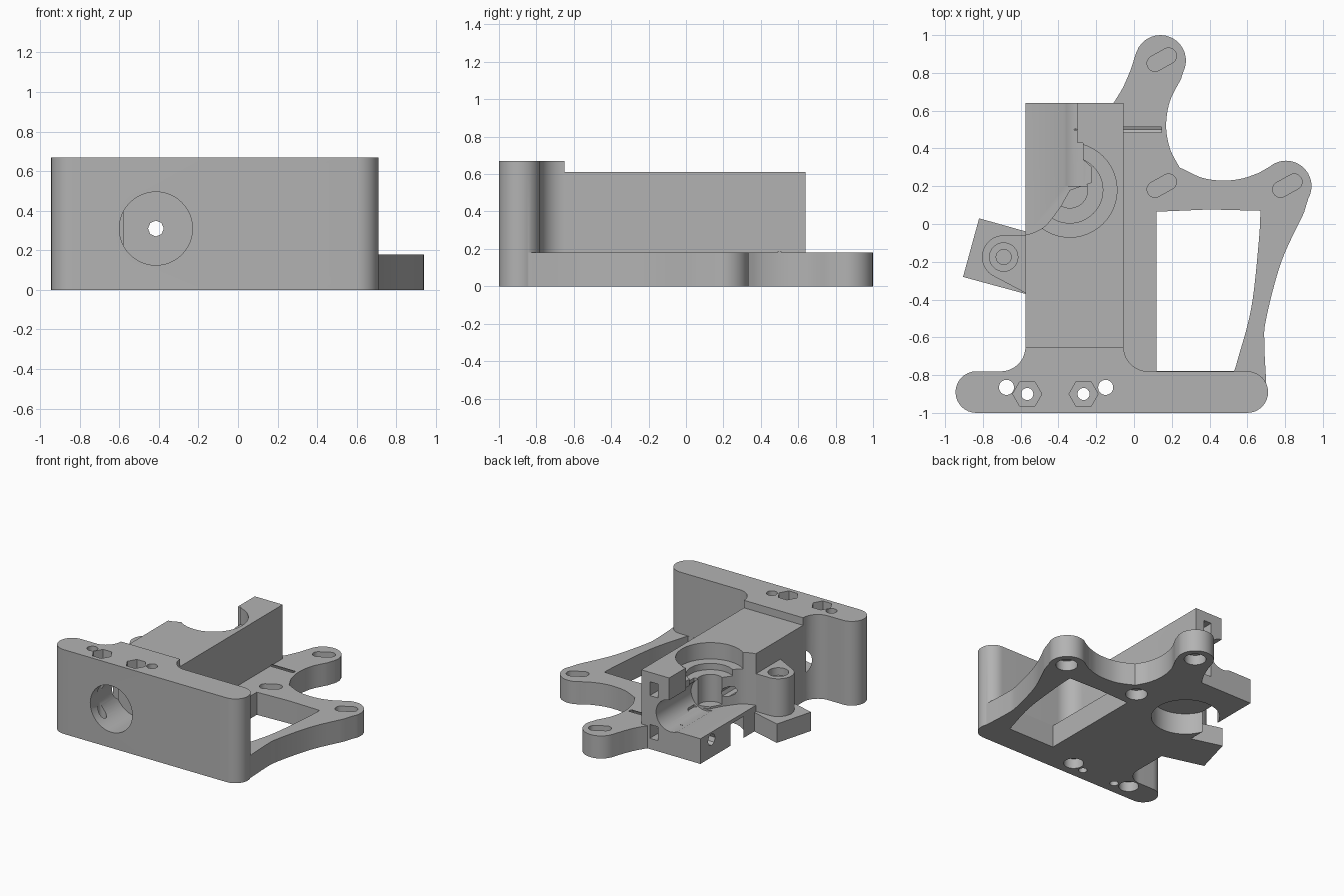
import bpy, bmesh, math
from mathutils import Matrix, Vector

if "Cube" in bpy.data.objects:
    bpy.data.objects.remove(bpy.data.objects["Cube"])

grey = bpy.data.materials.new("plain_grey")
grey.use_nodes = True
grey.diffuse_color = (0.45, 0.45, 0.45, 1)
grey.node_tree.nodes["Principled BSDF"].inputs["Base Color"].default_value = (0.45, 0.45, 0.45, 1)


def add(name, bm):
    bmesh.ops.recalc_face_normals(bm, faces=bm.faces)
    mesh = bpy.data.meshes.new(name)
    bm.to_mesh(mesh)
    bm.free()
    ob = bpy.data.objects.new(name, mesh)
    mesh.materials.append(grey)
    bpy.context.collection.objects.link(ob)
    return ob


def prism(name, pts, z0, z1):
    bm = bmesh.new()
    face = bm.faces.new([bm.verts.new((x, y, z0)) for x, y in pts])
    top = bmesh.ops.extrude_face_region(bm, geom=[face])["geom"]
    bmesh.ops.translate(bm, vec=(0, 0, z1 - z0), verts=[g for g in top if isinstance(g, bmesh.types.BMVert)])
    return add(name, bm)


def box(name, x0, x1, y0, y1, z0, z1):
    return prism(name, [(x0, y0), (x1, y0), (x1, y1), (x0, y1)], z0, z1)


def cyl(name, axis, a, b, r, lo, hi, n=48):
    """Cylinder along an axis; a, b are its other two coordinates."""
    bm = bmesh.new()
    bmesh.ops.create_cone(bm, cap_ends=True, segments=n, radius1=r, radius2=r, depth=hi - lo)
    mid = (lo + hi) / 2
    where = {"X": (mid, a, b), "Y": (a, mid, b), "Z": (a, b, mid)}[axis]
    turn = {"X": Matrix.Rotation(math.pi / 2, 4, "Y"),
            "Y": Matrix.Rotation(math.pi / 2, 4, "X"), "Z": Matrix()}[axis]
    bm.transform(Matrix.Translation(where) @ turn)
    return add(name, bm)


def arc(cx, cy, r, a0, a1, n=16):
    steps = [math.radians(a0 + (a1 - a0) * i / n) for i in range(n + 1)]
    return [(cx + r * math.cos(a), cy + r * math.sin(a)) for a in steps]


def smooth(pts, n=6):
    """Catmull-Rom curve through the points."""
    p = [Vector(q) for q in pts]
    p = [2 * p[0] - p[1]] + p + [2 * p[-1] - p[-2]]
    out = []
    for a, b, c, d in zip(p, p[1:], p[2:], p[3:]):
        for i in range(n):
            t = i / n
            out.append(tuple(0.5 * (2 * b + (c - a) * t + (2 * a - 5 * b + 4 * c - d) * t * t
                                    + (3 * b - a - 3 * c + d) * t ** 3)))
    return out + [tuple(p[-2])]


def boolean(target, other, operation):
    mod = target.modifiers.new(operation, "BOOLEAN")
    mod.operation, mod.solver, mod.object = operation, "EXACT", other
    bpy.context.view_layer.objects.active = target
    bpy.ops.object.modifier_apply(modifier=mod.name)
    bpy.data.objects.remove(other)


# Mounting plate with two rounded ears
outline = [(-0.3, -0.9), (0.7, -0.9)]
outline += smooth([(0.70, -0.84), (0.69, -0.63), (0.70, -0.5), (0.78, -0.2), (0.9, 0.06)])
outline += arc(0.805, 0.2, 0.135, -30, 130)
outline += smooth([(0.66, 0.27), (0.57, 0.24), (0.47, 0.23), (0.36, 0.245), (0.24, 0.3)])
outline += smooth([(0.235, 0.31), (0.19, 0.4), (0.17, 0.52), (0.19, 0.65), (0.25, 0.77)])
outline += arc(0.14, 0.865, 0.135, -28, 160)
outline += smooth([(-0.02, 0.81), (-0.06, 0.72), (-0.115, 0.63)]) + [(-0.3, 0.5)]
bracket = prism("extruder_bracket", outline, 0, 0.18)
window = [(0.12, -0.779), (0.53, -0.779)]
window += smooth([(0.54, -0.75), (0.62, -0.45), (0.66, -0.1), (0.67, 0.07)])
window += [(0.4, 0.077), (0.12, 0.065)]
boolean(bracket, prism("window", window, -0.1, 0.3), "DIFFERENCE")

# Rounded front plate with fillets, main block, hinge foot and hinge boss
front = arc(-0.835, -0.89, 0.11, 90, 270) + arc(0.6, -0.89, 0.11, -90, 90)
front += arc(0.075, -0.65, 0.13, 270, 180) + arc(-0.705, -0.65, 0.13, 0, -90)
foot = [(-0.82, 0.03), (-0.905, -0.28), (-0.56, -0.374), (-0.5, -0.3), (-0.5, -0.06)]
boss = arc(-0.69, -0.175, 0.115, 90, 235) + [(-0.575, -0.365), (-0.5, -0.365), (-0.5, -0.06)]
for part in (prism("front_plate", front, 0, 0.67),
             box("main_block", -0.575, -0.055, -0.7, 0.64, 0, 0.61),
             prism("hinge_foot", foot, 0, 0.15),
             prism("hinge_boss", boss, 0.1, 0.45)):
    boolean(bracket, part, "UNION")

# Open side with low shelf and curved channel
opening = [(-0.8, 0.75), (-0.8, -0.059), (-0.6, -0.059)]
opening += smooth([(-0.58, -0.058), (-0.53, -0.045), (-0.47, -0.01), (-0.42, 0.05), (-0.385, 0.1)])
opening += [(-0.34, 0.18), (-0.225, 0.22), (-0.225, 0.3), (-0.27, 0.34), (-0.27, 0.43), (-0.3, 0.43), (-0.3, 0.75)]
cutters = [prism("side_opening", opening, 0.2, 0.9),
           cyl("channel", "Y", -0.31, 0.31, 0.125, 0.2, 0.8)]

# Stepped bearing seat, lower bearing pocket, front socket and feed hole
cx, cy = -0.34, 0.18
cutters += [cyl("bearing_seat", "Z", cx, cy, 0.25, 0.48, 0.8),
            cyl("bearing_step", "Z", cx, cy, 0.175, 0.43, 0.8),
            cyl("shaft_hole", "Z", cx, cy, 0.095, 0.215, 0.8),
            cyl("lower_pocket", "Z", cx, cy, 0.25, -0.1, 0.17),
            cyl("front_socket", "Y", -0.415, 0.31, 0.185, -1.2, -0.68),
            cyl("feed_hole", "Y", -0.415, 0.31, 0.04, -0.8, 0.3, 8)]

# Clamp bolt holes and nut slots in the rear
for z, end in ((0.48, 0.05), (0.14, 0.145)):
    cutters += [cyl("clamp_hole", "X", 0.5, z, 0.046, -0.8, end, 8),
                box("nut_slot", -0.2, -0.13, 0.44, 0.8, z - 0.055, z + 0.055)]

# Hinge pin hole
cutters += [cyl("hinge_recess", "Z", -0.69, -0.175, 0.075, 0.39, 0.6),
            cyl("hinge_hole", "Z", -0.69, -0.175, 0.04, 0.1, 0.6, 24)]

# Front plate bolts and hexagonal nut pockets
for x in (-0.675, -0.15):
    cutters += [cyl("bolt_hole", "Z", x, -0.865, 0.04, -0.1, 0.9, 24),
                cyl("bolt_counterbore", "Z", x, -0.865, 0.073, -0.1, 0.08, 32)]
for x in (-0.565, -0.267):
    hexagon = arc(x, -0.9, 0.077, 0, 300, 5)
    cutters += [prism("nut_pocket", hexagon, 0.58, 0.9),
                cyl("nut_hole", "Z", x, -0.9, 0.032, -0.1, 0.9, 24)]

# Slanted motor slots with round recesses below
for x, y in ((0.147, 0.87), (0.147, 0.203), (0.812, 0.203)):
    dx, dy = 0.036, 0.02
    slot = arc(x + dx, y + dy, 0.042, -60, 120) + arc(x - dx, y - dy, 0.042, 120, 300)
    cutters += [prism("motor_slot", slot, 0.1, 0.3),
                cyl("motor_recess", "Z", x, y, 0.08, -0.1, 0.08, 32)]

for cutter in cutters:
    boolean(bracket, cutter, "DIFFERENCE")

bpy.ops.object.select_all(action="DESELECT")
bracket.select_set(True)
bpy.context.view_layer.objects.active = bracket
bpy.ops.object.shade_smooth_by_angle(angle=math.radians(30))
